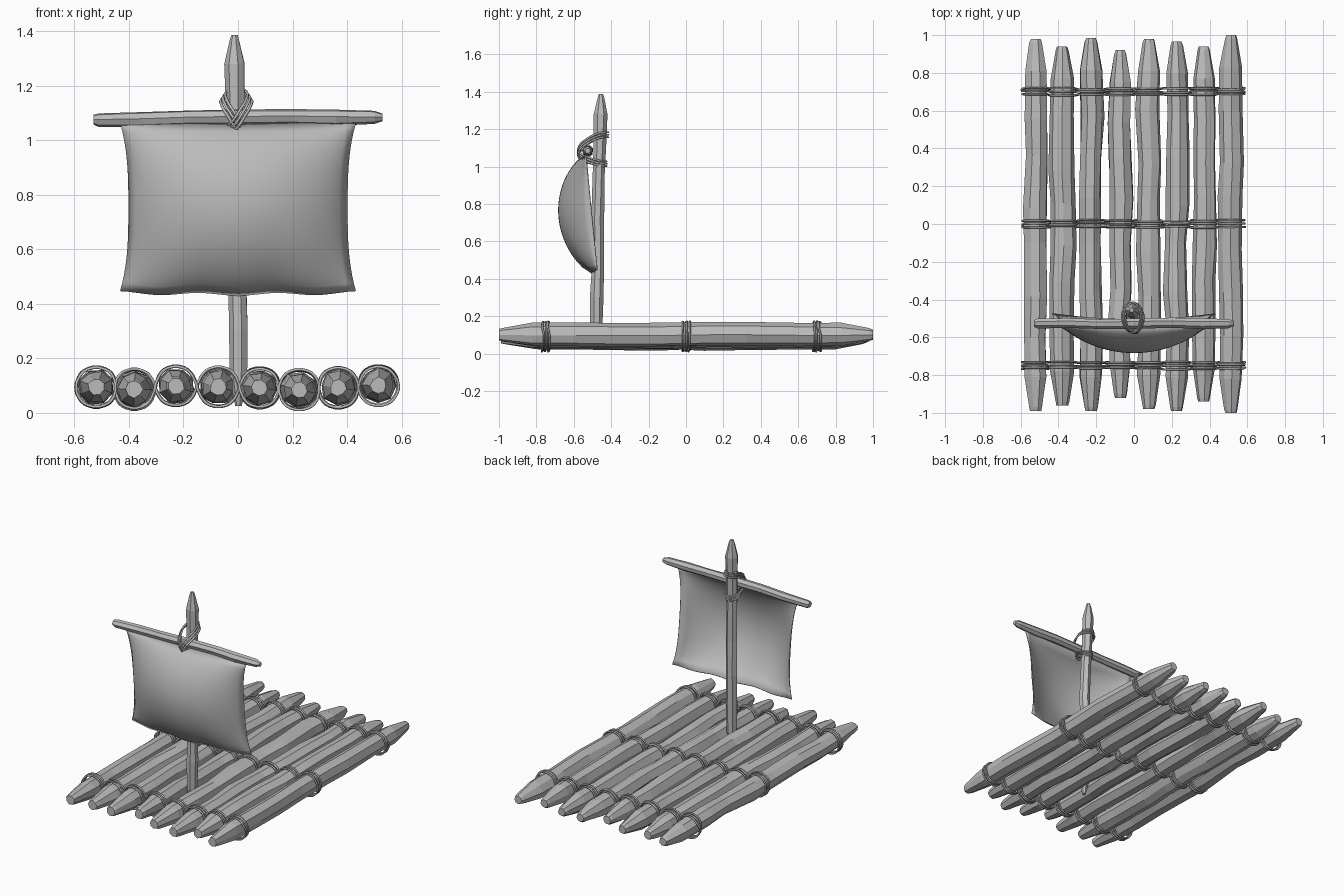
import bpy, math, random
from mathutils import Vector

random.seed(4)
if "Cube" in bpy.data.objects:
    bpy.data.objects.remove(bpy.data.objects["Cube"], do_unlink=True)

grey = bpy.data.materials.new("plain grey")
grey.use_nodes = True
COLOUR = (0.5, 0.5, 0.5, 1)
grey.diffuse_color = COLOUR
grey.node_tree.nodes["Principled BSDF"].inputs["Base Color"].default_value = COLOUR


def add_mesh(name, verts, faces):
    mesh = bpy.data.meshes.new(name)
    mesh.from_pydata(verts, [], faces)
    mesh.materials.append(grey)
    obj = bpy.data.objects.new(name, mesh)
    bpy.context.collection.objects.link(obj)
    return obj


def pole(name, stations, sides=8, rough=0.06):
    """Hewn, flat-faced pole through (centre, radius) stations."""
    axis = (Vector(stations[-1][0]) - Vector(stations[0][0])).normalized()
    turn = axis.to_track_quat("Z", "Y")
    facet = [random.uniform(1 - rough, 1 + rough) for _ in range(sides)]
    start = random.uniform(0, math.pi / sides)
    verts, faces = [], []
    for k, (centre, radius) in enumerate(stations):
        for s in range(sides):
            a = start + math.tau * s / sides
            r = radius * facet[s] * random.uniform(1 - rough, 1 + rough)
            verts.append(Vector(centre) + turn @ Vector((r * math.cos(a), r * math.sin(a), 0)))
            if k:
                b, n = (k - 1) * sides, (s + 1) % sides
                faces.append((b + s, b + n, b + sides + n, b + sides + s))
    last = len(verts) - sides
    faces.append(tuple(reversed(range(sides))))
    faces.append(tuple(range(last, last + sides)))
    return add_mesh(name, verts, faces)


def rope(name, points, thickness=0.0055):
    """Closed smooth rope through the points."""
    curve = bpy.data.curves.new(name, "CURVE")
    curve.dimensions = "3D"
    curve.bevel_depth = thickness
    curve.bevel_resolution = 1
    curve.resolution_u = 3
    spline = curve.splines.new("BEZIER")
    spline.bezier_points.add(len(points) - 1)
    for p, co in zip(spline.bezier_points, points):
        p.co = co
        p.handle_left_type = p.handle_right_type = "AUTO"
    spline.use_cyclic_u = True
    curve.materials.append(grey)
    obj = bpy.data.objects.new(name, curve)
    bpy.context.collection.objects.link(obj)
    bpy.ops.object.select_all(action="DESELECT")
    obj.select_set(True)
    bpy.context.view_layer.objects.active = obj
    bpy.ops.object.convert(target="MESH")


# Deck logs: x, z, front end, back end
LOGS = [(-0.52, 0.095, -0.99, 0.98), (-0.38, 0.087, -0.96, 0.94),
        (-0.228, 0.1, -0.99, 0.985), (-0.072, 0.095, -0.92, 0.92),
        (0.08, 0.092, -0.98, 0.98), (0.225, 0.085, -0.99, 0.965),
        (0.368, 0.092, -0.94, 0.94), (0.515, 0.1, -1.0, 1.0)]
for i, (x, z, front, back) in enumerate(LOGS):
    stations = [((x, front, z), 0.03), ((x, front + 0.02, z), 0.036), ((x, front + 0.18, z), 0.06)]
    for k in range(1, 7):
        y = front + 0.18 + (back - front - 0.36) * k / 7 + random.uniform(-0.04, 0.04)
        stations.append(((x + random.uniform(-0.007, 0.007), y, z + random.uniform(-0.004, 0.004)),
                         random.uniform(0.058, 0.066)))
    stations += [((x, back - 0.17, z), 0.06), ((x, back - 0.02, z), 0.034), ((x, back, z), 0.026)]
    pole(f"deck_log_{i + 1}", stations)

# Lashings that weave over and under the logs and back again
for row, y in enumerate((-0.75, 0.0, 0.7)):
    for strand, dy in enumerate((-0.015, 0.0, 0.015)):
        path = []
        for way in (1, -1):
            order = list(range(len(LOGS)))[::way]
            for i in order:
                x, z = LOGS[i][:2]
                over = 1 if (i % 2 == 0) == (way == 1) else -1
                r = 0.073 + random.uniform(-0.003, 0.003)
                slant = random.uniform(-0.006, 0.006)
                angles = [150, 115, 65, 30] + ([0] if i == order[-1] else [])
                for a in map(math.radians, angles):
                    path.append((x + way * r * math.cos(a), y + dy + slant,
                                 z + over * r * math.sin(a)))
        rope(f"deck_lashing_{row + 1}_{strand + 1}", path)

# Mast, pointed at both ends
pole("mast", [((0.003, -0.48, 0.025), 0.012), ((0.003, -0.48, 0.12), 0.033),
              ((0.004, -0.478, 0.3), 0.037), ((0.0, -0.472, 0.5), 0.033),
              ((0.002, -0.475, 0.72), 0.035), ((-0.004, -0.468, 0.95), 0.033),
              ((-0.008, -0.462, 1.12), 0.034), ((-0.01, -0.458, 1.28), 0.039),
              ((-0.012, -0.456, 1.365), 0.019), ((-0.012, -0.456, 1.387), 0.012)], sides=7)

# Yard carrying the sail
pole("yard", [((-0.53, -0.525, 1.075), 0.018), ((-0.51, -0.525, 1.074), 0.026),
              ((-0.35, -0.522, 1.077), 0.028), ((-0.18, -0.528, 1.083), 0.028),
              ((0.0, -0.525, 1.085), 0.029), ((0.2, -0.522, 1.087), 0.028),
              ((0.36, -0.526, 1.084), 0.03), ((0.5, -0.525, 1.084), 0.025),
              ((0.53, -0.525, 1.084), 0.014)], sides=7)

# Sail: a billowing sheet with drawn-in sides
NX, NZ = 28, 20
verts, faces = [], []
for j in range(NZ + 1):
    v = j / NZ
    t = 2 * v - 1
    half = 0.4 + 0.032 * abs(t) ** 3
    for i in range(NX + 1):
        u = 2 * i / NX - 1
        belly = 0.16 * (1 - u * u) ** 0.75 * (1 - t * t) ** 0.75
        foot = 0.03 * (1 - u * u) * (1 - v)
        ripple = 0.005 * math.cos(3 * math.pi * u) * (1 - v)
        verts.append((u * half, -0.475 - 0.06 * v - belly - foot,
                      0.437 + 0.625 * v + 0.005 * u * u * (1 - v) - ripple))
        if i and j:
            a = j * (NX + 1) + i
            faces.append((a - NX - 2, a - NX - 1, a, a - 1))
sail = add_mesh("sail", verts, faces)
thick = sail.modifiers.new("cloth thickness", "SOLIDIFY")
thick.thickness = 0.006
thick.offset = 0
bpy.ops.object.select_all(action="DESELECT")
sail.select_set(True)
bpy.context.view_layer.objects.active = sail
bpy.ops.object.shade_smooth_by_angle(angle=math.radians(40))

# Crossed lashing holding the yard to the mast
HALF = [(-0.045, -0.46, 1.165), (-0.04, -0.53, 1.13), (-0.022, -0.562, 1.1),
        (0.004, -0.565, 1.06), (0.025, -0.53, 1.04), (0.036, -0.47, 1.02)]
for k in range(3):
    d = 0.013 * (k - 1)
    left = [Vector((x + d * 0.6, y, z + d)) for x, y, z in HALF]
    right = [Vector((-x - d * 0.6, y - 0.008, z + d)) for x, y, z in HALF]
    loop = left + [Vector((0, -0.425, 1.015 + d))] + right[::-1] + [Vector((0, -0.415, 1.17 + d))]
    # Second side runs from its low end up to its high end
    low, high = loop[6], loop[-1]
    loop = left + [low] + [Vector((-0.036, -0.47, 1.02 + d))] + right[::-1][1:] + [high]
    rope(f"mast_lashing_{k + 1}", [p + Vector((-0.006, 0, 0)) for p in loop])
